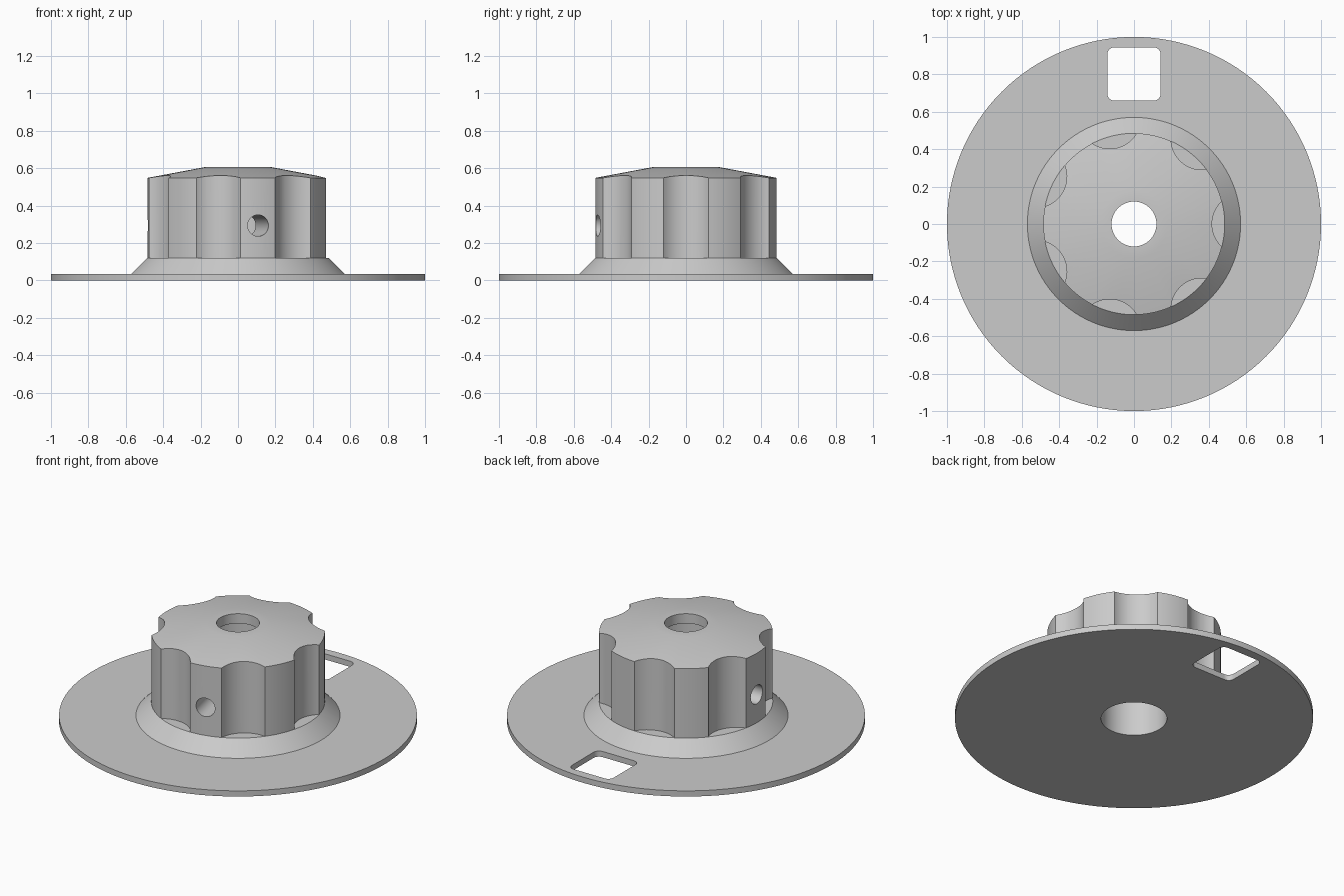
import bpy, bmesh, math
from mathutils import Matrix

cube = bpy.data.objects.get("Cube")
if cube:
    bpy.data.objects.remove(cube, do_unlink=True)

SIDES = 128
FLUTES = 7
STEP = math.tau / FLUTES

grey = bpy.data.materials.new("plain grey")
grey.use_nodes = True
colour = (0.6, 0.6, 0.6, 1)
grey.diffuse_color = colour
grey.node_tree.nodes["Principled BSDF"].inputs["Base Color"].default_value = colour


def make_object(name, bm):
    bmesh.ops.recalc_face_normals(bm, faces=bm.faces)
    mesh = bpy.data.meshes.new(name)
    bm.to_mesh(mesh)
    bm.free()
    mesh.materials.append(grey)
    obj = bpy.data.objects.new(name, mesh)
    bpy.context.collection.objects.link(obj)
    return obj


def lathe(name, profile):
    """Revolve a closed (radius, height) profile around z."""
    bm = bmesh.new()
    rings = []
    for i in range(SIDES):
        a = math.tau * i / SIDES
        rings.append([bm.verts.new((r * math.cos(a), r * math.sin(a), z)) for r, z in profile])
    n = len(profile)
    for i in range(SIDES):
        p, q = rings[i], rings[(i + 1) % SIDES]
        for j in range(n):
            k = (j + 1) % n
            bm.faces.new((p[j], q[j], q[k], p[k]))
    return make_object(name, bm)


def cylinder(name, radius, depth, matrix, segments=64):
    bm = bmesh.new()
    bmesh.ops.create_cone(bm, cap_ends=True, segments=segments, radius1=radius,
                          radius2=radius, depth=depth, matrix=matrix)
    return make_object(name, bm)


def cut(target, cutter):
    cutter.hide_render = True
    mod = target.modifiers.new("cut", 'BOOLEAN')
    mod.operation = 'DIFFERENCE'
    mod.solver = 'EXACT'
    mod.object = cutter
    bpy.context.view_layer.objects.active = target
    bpy.ops.object.modifier_apply(modifier=mod.name)
    bpy.data.objects.remove(cutter, do_unlink=True)


# Flange, sloped skirt, grip and stepped bore in one turned solid
knob = lathe("flanged_knob", [
    (0.184, 0), (1, 0), (1, 0.035), (0.57, 0.035), (0.485, 0.12), (0.485, 0.548),
    (0.18, 0.605), (0.12, 0.605), (0.12, 0.545), (0.184, 0.545)])

# Finger flutes around the grip
for i in range(FLUTES):
    place = Matrix.Rotation(i * STEP, 4, 'Z') @ Matrix.Translation((0.582, 0, 0.52))
    cut(knob, cylinder("flute_cutter", 0.165, 0.8, place))

# Set screw holes through two of the crests, into the bore
for angle in (math.pi, -1.5 * STEP):
    place = (Matrix.Rotation(angle, 4, 'Z') @ Matrix.Translation((0.36, 0, 0.293))
             @ Matrix.Rotation(math.pi / 2, 4, 'Y'))
    cut(knob, cylinder("screw_hole_cutter", 0.057, 0.44, place, 48))

# Rounded square window in the flange
bm = bmesh.new()
bmesh.ops.create_cube(bm, size=1, matrix=Matrix.Translation((0, 0.802, 0))
                      @ Matrix.Diagonal((0.285, 0.285, 0.3, 1)))
uprights = [e for e in bm.edges if abs(e.verts[0].co.z - e.verts[1].co.z) > 0.1]
bmesh.ops.bevel(bm, geom=uprights, offset=0.037, segments=8, profile=0.5, affect='EDGES')
cut(knob, make_object("window_cutter", bm))

# Smooth round walls, keep the edges crisp
bpy.ops.object.select_all(action='DESELECT')
knob.select_set(True)
bpy.context.view_layer.objects.active = knob
bpy.ops.object.shade_smooth_by_angle(angle=math.radians(30))
